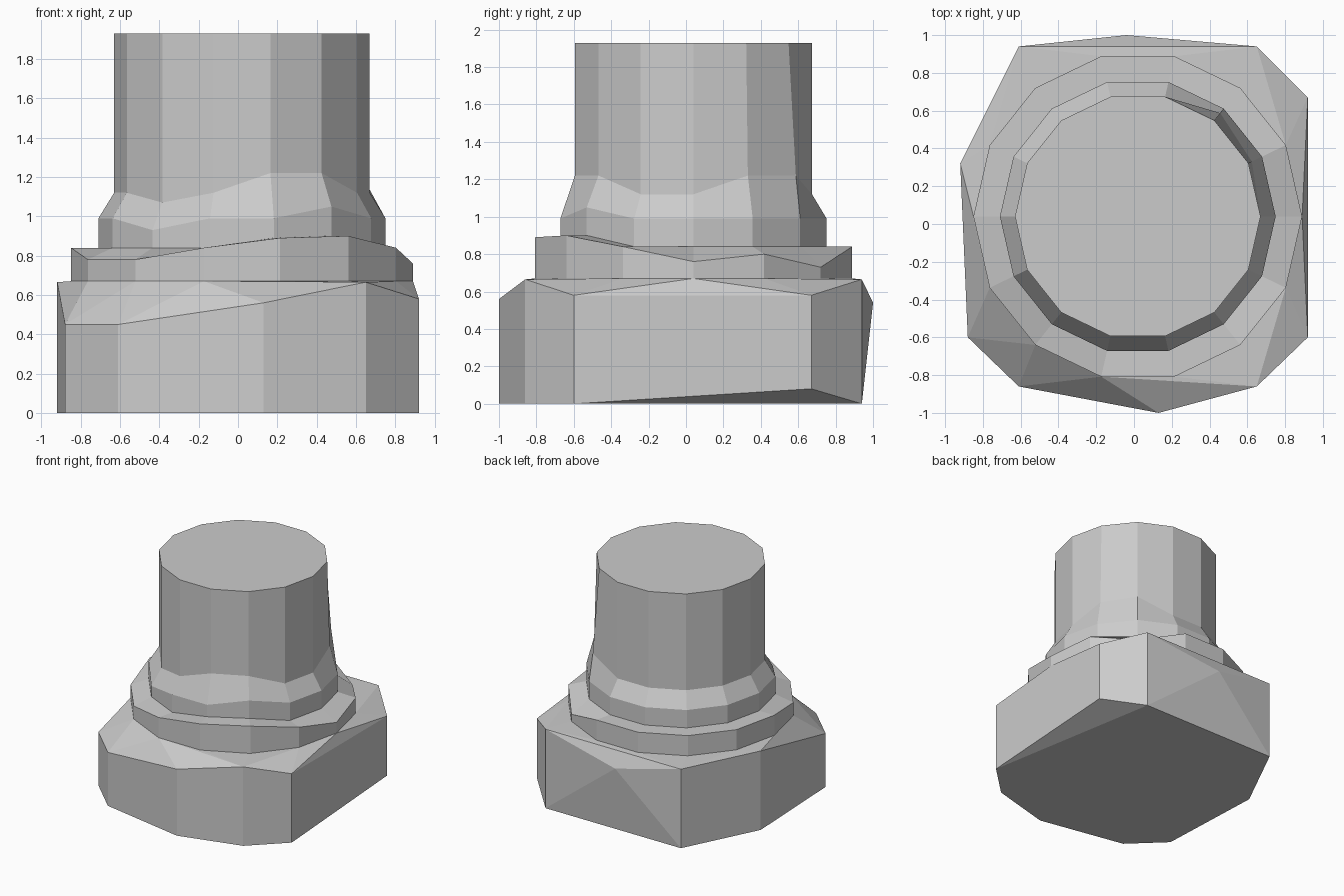
import bpy, bmesh
from math import cos, sin, tau

if "Cube" in bpy.data.objects:
    bpy.data.objects.remove(bpy.data.objects["Cube"])

SIDES = 14
CENTRE = (0.02, 0.04)


def ring(radius, heights):
    """Points of a regular 14-gon; radius and heights may be one value or one per corner."""
    r = radius if isinstance(radius, list) else [radius] * SIDES
    h = heights if isinstance(heights, list) else [heights] * SIDES
    return [(CENTRE[0] + r[k] * cos(tau * k / SIDES),
             CENTRE[1] + r[k] * sin(tau * k / SIDES), h[k]) for k in range(SIDES)]


def finish(name, bm):
    bmesh.ops.recalc_face_normals(bm, faces=bm.faces)
    mesh = bpy.data.meshes.new(name)
    bm.to_mesh(mesh)
    bm.free()
    obj = bpy.data.objects.new(name, mesh)
    bpy.context.collection.objects.link(obj)
    return obj


def loft(name, rings):
    """Skin a stack of rings and close both ends."""
    bm = bmesh.new()
    loops = [[bm.verts.new(p) for p in pts] for pts in rings]
    for a, b in zip(loops, loops[1:]):
        for k in range(SIDES):
            j = (k + 1) % SIDES
            bm.faces.new((a[k], a[j], b[j], b[k]))
    bm.faces.new(loops[0][::-1])
    bm.faces.new(loops[-1])
    return finish(name, bm)


# Chipped block base: x, y, bottom z (None = no bottom corner), top z
corners = [
    (-0.04, 1.00, None, 0.54), (0.65, 0.94, 0, 0.665), (0.92, 0.67, 0.08, 0.58),
    (0.92, -0.60, 0, 0.58), (0.65, -0.86, 0, 0.665), (0.13, -1.00, 0, 0.56),
    (-0.61, -0.86, 0, 0.45), (-0.88, -0.60, 0, 0.45), (-0.92, 0.32, 0, 0.665),
    (-0.765, 0.63, None, 0.53), (-0.61, 0.94, 0, 0.665),
]
bm = bmesh.new()
for x, y, low, high in corners:
    bm.verts.new((x, y, high))
    if low is not None:
        bm.verts.new((x, y, low))
for p in ring(0.87, 0.67):
    bm.verts.new(p)
hull = bmesh.ops.convex_hull(bm, input=bm.verts[:])
loose = [v for v in bm.verts if not v.link_faces]
bmesh.ops.delete(bm, geom=loose, context='VERTS')
bmesh.ops.dissolve_limit(bm, angle_limit=0.01, verts=bm.verts[:], edges=bm.edges[:])
finish("block_base", bm)

# Worn collar with an uneven top edge
rim = [0.76, 0.80, 0.73, 0.84, 0.84, 0.84, 0.84, 0.84, 0.78, 0.78, 0.84, 0.89, 0.90, 0.84]
inner = [max(0.84, h) for h in rim]
loft("collar", [ring(0.87, 0.665), ring(0.87, rim), ring(0.73, inner)])

# Neck band flaring into the broken column shaft
band = [0.99] * SIDES
band[9], band[12] = 0.93, 1.05
foot = [1.12, 1.22, 1.22, 1.12, 1.12, 1.12, 1.12, 1.12, 1.12, 1.07, 1.12, 1.22, 1.22, 1.12]
foot_radius = [0.65] * SIDES
foot_radius[1], foot_radius[2] = 0.67, 0.70
loft("column_shaft", [ring(0.73, 0.80), ring(0.73, band),
                      ring(foot_radius, foot), ring(0.65, 1.93)])
